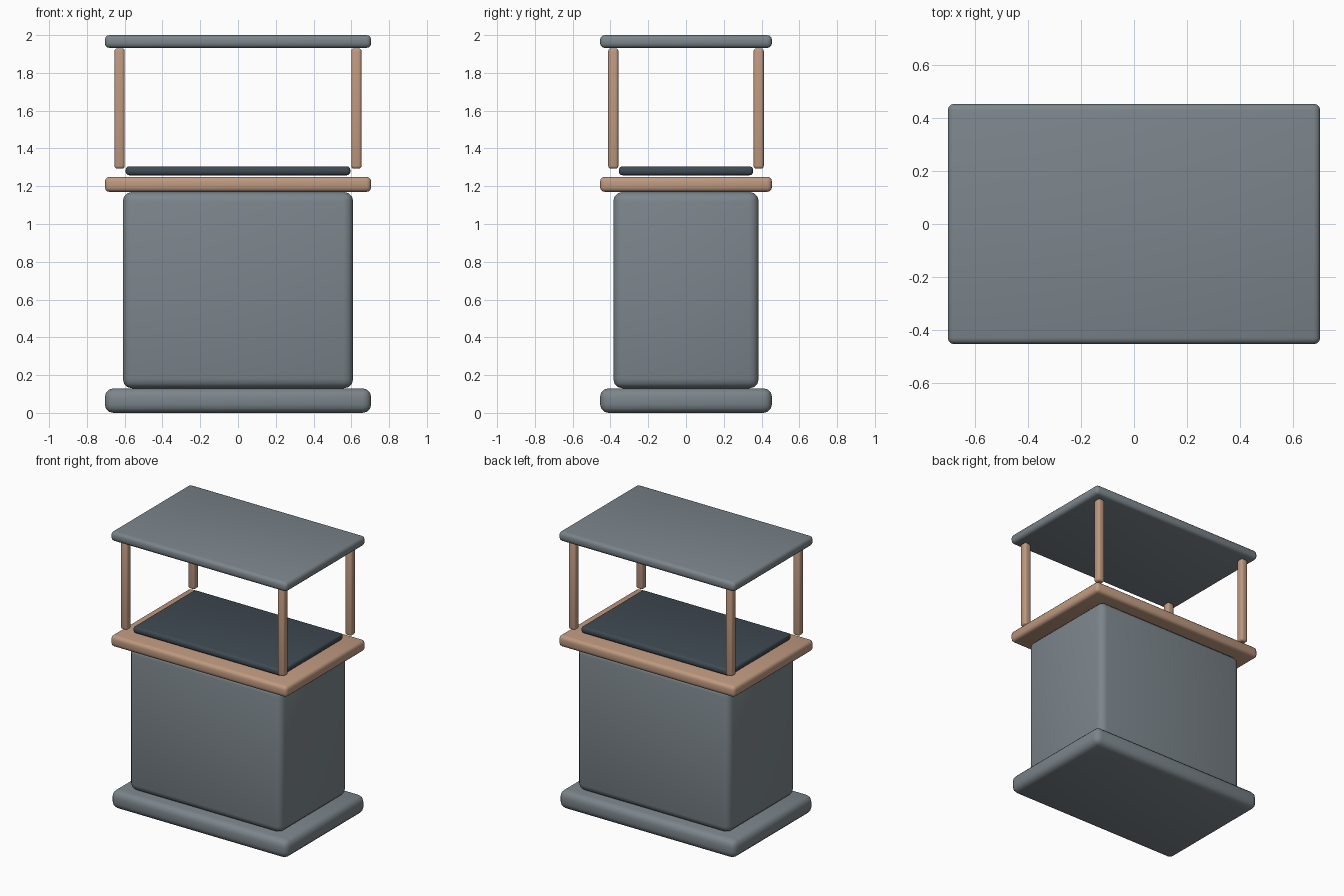
import bpy
import math

cube = bpy.data.objects.get("Cube")
if cube:
    bpy.data.objects.remove(cube, do_unlink=True)


def material(name, color):
    mat = bpy.data.materials.new(name)
    mat.use_nodes = True
    rgba = (*color, 1)
    mat.diffuse_color = rgba
    mat.node_tree.nodes["Principled BSDF"].inputs["Base Color"].default_value = rgba
    return mat


grey = material("stone grey", (0.20, 0.235, 0.26))
wood = material("light wood", (0.52, 0.32, 0.215))
slate = material("dark slate", (0.05, 0.068, 0.085))


def rounded_box(name, half_x, half_y, bottom, top, radius, mat, x=0, y=0):
    """Box with softly bevelled edges, standing between two heights."""
    bpy.ops.mesh.primitive_cube_add(size=2, location=(x, y, (bottom + top) / 2))
    obj = bpy.context.object
    obj.name = name
    obj.scale = (half_x, half_y, (top - bottom) / 2)
    bpy.ops.object.transform_apply(location=False, rotation=False, scale=True)
    obj.data.materials.append(mat)
    bevel = obj.modifiers.new("rounded edges", "BEVEL")
    bevel.width = radius
    bevel.segments = 3
    bpy.ops.object.modifier_apply(modifier=bevel.name)
    bpy.ops.object.shade_smooth_by_angle(angle=math.radians(35))
    return obj


# Cabinet
rounded_box("base_plinth", 0.705, 0.455, 0, 0.13, 0.045, grey)
rounded_box("cabinet_body", 0.61, 0.385, 0.13, 1.17, 0.05, grey)

# Counter and its inlaid top
rounded_box("counter", 0.705, 0.455, 1.17, 1.25, 0.025, wood)
rounded_box("counter_mat", 0.595, 0.355, 1.258, 1.305, 0.018, slate)

# Corner posts
for side, sx in (("right", -1), ("left", 1)):
    for end, sy in (("front", -1), ("back", 1)):
        rounded_box(f"{end}_{side}_post", 0.027, 0.027, 1.293, 1.93, 0.015,
                    wood, x=sx * 0.627, y=sy * 0.385)

# Flat roof
rounded_box("roof", 0.705, 0.455, 1.932, 2.0, 0.025, grey)
